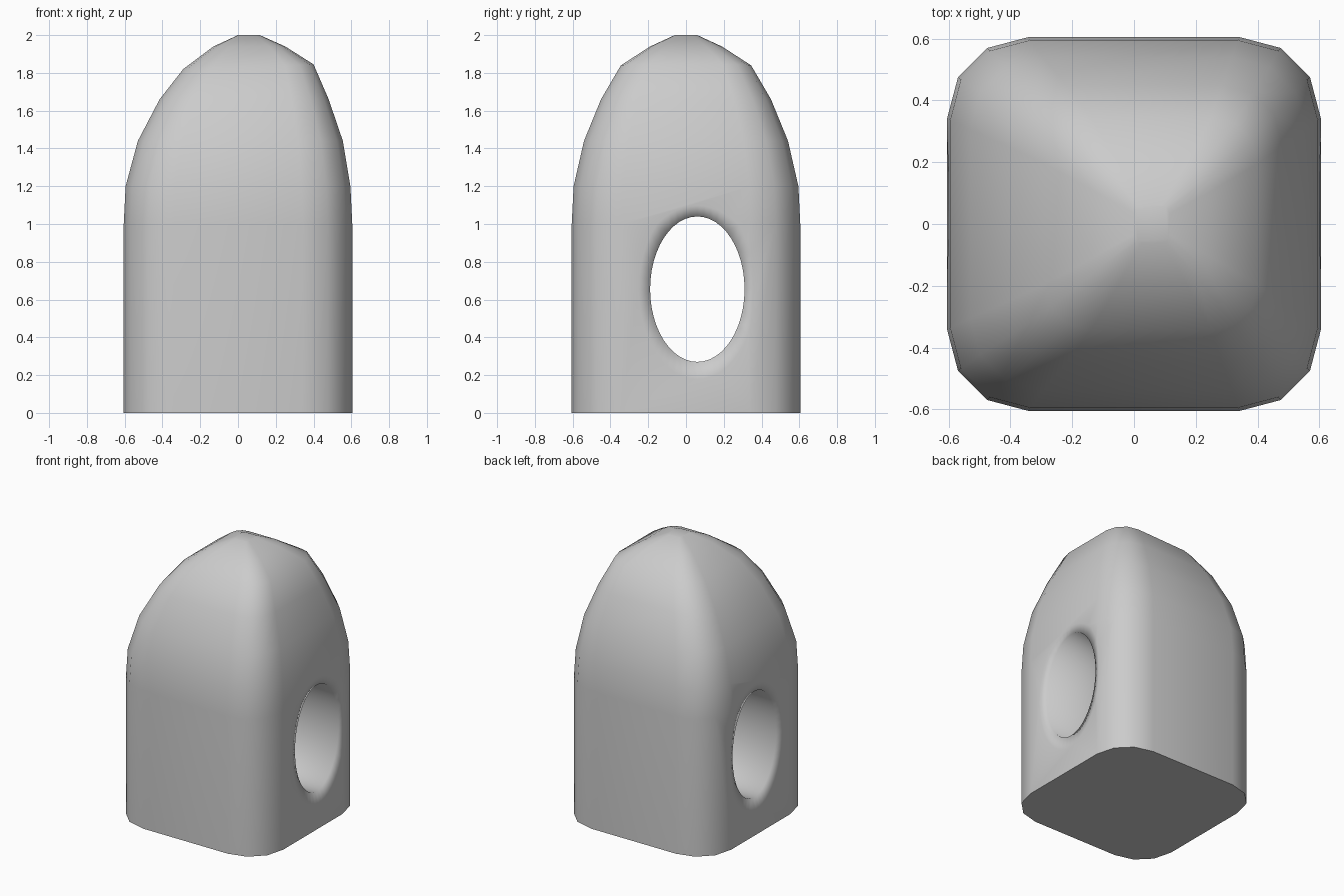
import bpy, bmesh, math

if "Cube" in bpy.data.objects:
    bpy.data.objects.remove(bpy.data.objects["Cube"])


def loft(name, rings):
    """Skin matching rings of points and cap both ends."""
    bm = bmesh.new()
    loops = [[bm.verts.new(p) for p in ring] for ring in rings]
    n = len(loops[0])
    for a, b in zip(loops, loops[1:]):
        for i in range(n):
            j = (i + 1) % n
            bm.faces.new((a[i], a[j], b[j], b[i]))
    bm.faces.new(loops[0][::-1])
    bm.faces.new(loops[-1])
    bmesh.ops.recalc_face_normals(bm, faces=bm.faces)
    mesh = bpy.data.meshes.new(name)
    bm.to_mesh(mesh)
    bm.free()
    obj = bpy.data.objects.new(name, mesh)
    bpy.context.collection.objects.link(obj)
    return obj


# Rounded-square section, unit half width
corner = [(1, 0.565), (0.942, 0.785), (0.785, 0.942), (0.565, 1)]
section = []
for k in range(4):
    for x, y in corner:
        for _ in range(k):
            x, y = -y, x
        section.append((x, y))

# Levels: left x, right x, half depth, left z, right z
levels = [
    (-0.605, 0.605, 0.605, 0, 0),
    (-0.605, 0.605, 0.605, 1.0, 1.0),
    (-0.595, 0.595, 0.595, 1.2, 1.2),
    (-0.53, 0.555, 0.54, 1.44, 1.44),
    (-0.415, 0.48, 0.45, 1.66, 1.66),
    (-0.29, 0.40, 0.345, 1.82, 1.845),
    (-0.13, 0.25, 0.19, 1.94, 1.94),
    (0.0, 0.115, 0.06, 2.0, 2.0),
]
rings = []
for x0, x1, d, z0, z1 in levels:
    rings.append([((x0 + x1) / 2 + u * (x1 - x0) / 2, v * d,
                   (z0 + z1) / 2 + u * (z1 - z0) / 2) for u, v in section])
body = loft("domed_body", rings)

# Oval through-hole with slightly eased rims
steps = 48
cut_rings = []
for x, s in [(-0.62, 1.52), (-0.592, 1), (0.592, 1), (0.62, 1.52)]:
    cut_rings.append([(x, 0.06 + 0.25 * s * math.cos(t), 0.655 + 0.385 * s * math.sin(t))
                      for t in (2 * math.pi * i / steps for i in range(steps))])
cutter = loft("hole_cutter", cut_rings)
cutter.hide_render = True

bpy.context.view_layer.objects.active = body
body.select_set(True)
mod = body.modifiers.new("hole", 'BOOLEAN')
mod.operation = 'DIFFERENCE'
mod.solver = 'EXACT'
mod.object = cutter
bpy.ops.object.modifier_apply(modifier=mod.name)
bpy.data.objects.remove(cutter)

# Smooth everywhere except the base edge
bpy.ops.object.shade_smooth_by_angle(angle=math.radians(86))
